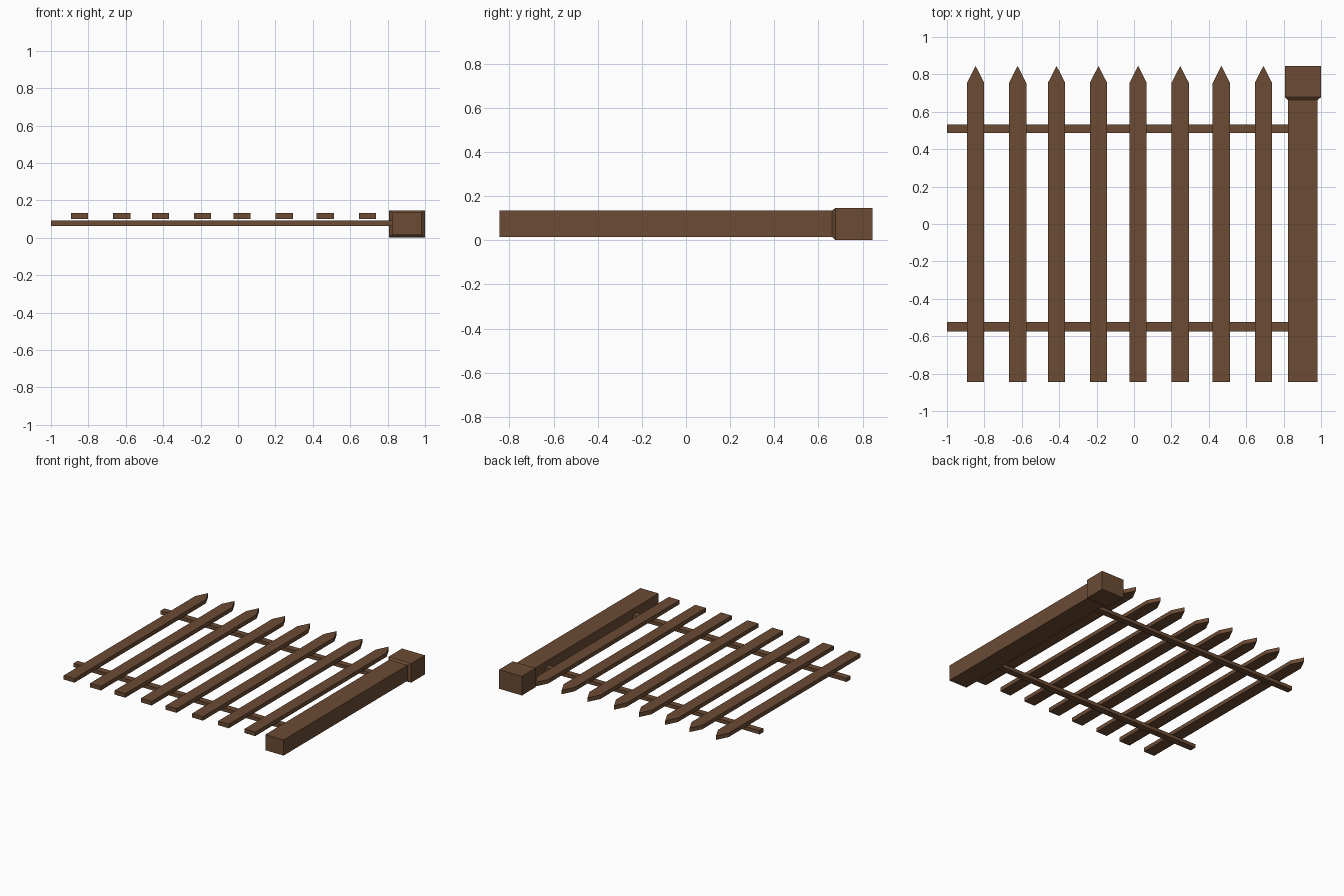
import bpy

if "Cube" in bpy.data.objects:
    bpy.data.objects.remove(bpy.data.objects["Cube"])

wood = bpy.data.materials.new("brown wood")
wood.diffuse_color = (0.147, 0.070, 0.034, 1)
wood.use_nodes = True
wood.node_tree.nodes["Principled BSDF"].inputs["Base Color"].default_value = wood.diffuse_color


def make(name, verts, faces):
    mesh = bpy.data.meshes.new(name)
    mesh.from_pydata(verts, [], faces)
    mesh.materials.append(wood)
    obj = bpy.data.objects.new(name, mesh)
    bpy.context.collection.objects.link(obj)
    return obj


def extrude_outline(name, outline, z0, z1):
    """Flat board: counter-clockwise xy outline given thickness in z."""
    n = len(outline)
    verts = [(x, y, z) for z in (z0, z1) for x, y in outline]
    faces = [tuple(reversed(range(n))), tuple(range(n, 2 * n))]
    faces += [(i, (i + 1) % n, n + (i + 1) % n, n + i) for i in range(n)]
    return make(name, verts, faces)


def loft_along_y(name, sections):
    """Square-section post: each section is (y, x0, x1, z0, z1)."""
    verts = []
    for y, x0, x1, z0, z1 in sections:
        verts += [(x0, y, z0), (x1, y, z0), (x1, y, z1), (x0, y, z1)]
    last = 4 * (len(sections) - 1)
    faces = [(0, 1, 2, 3), (last + 3, last + 2, last + 1, last)]
    for s in range(0, last, 4):
        faces += [(s + i, s + 4 + i, s + 4 + (i + 1) % 4, s + (i + 1) % 4) for i in range(4)]
    return make(name, verts, faces)


# pointed pickets, slightly uneven spacing
HALF = 0.046
for i, x in enumerate((-0.847, -0.622, -0.414, -0.190, 0.022, 0.247, 0.467, 0.692)):
    extrude_outline(f"picket_{i + 1}",
                    [(x - HALF, -0.845), (x + HALF, -0.845), (x + HALF, 0.755),
                     (x, 0.845), (x - HALF, 0.755)], 0.100, 0.131)

# horizontal rails running into the post
for name, y0, y1 in (("upper_rail", 0.486, 0.533), ("lower_rail", -0.574, -0.524)):
    extrude_outline(name, [(-1, y0), (0.84, y0), (0.84, y1), (-1, y1)], 0.064, 0.092)

# end post with a flared block cap
POST = (0.824, 0.980, 0.015, 0.135)
CAP = (0.806, 1.0, 0.0, 0.147)
loft_along_y("end_post", [(-0.845, *POST), (0.662, *POST), (0.678, *CAP), (0.845, *CAP)])
